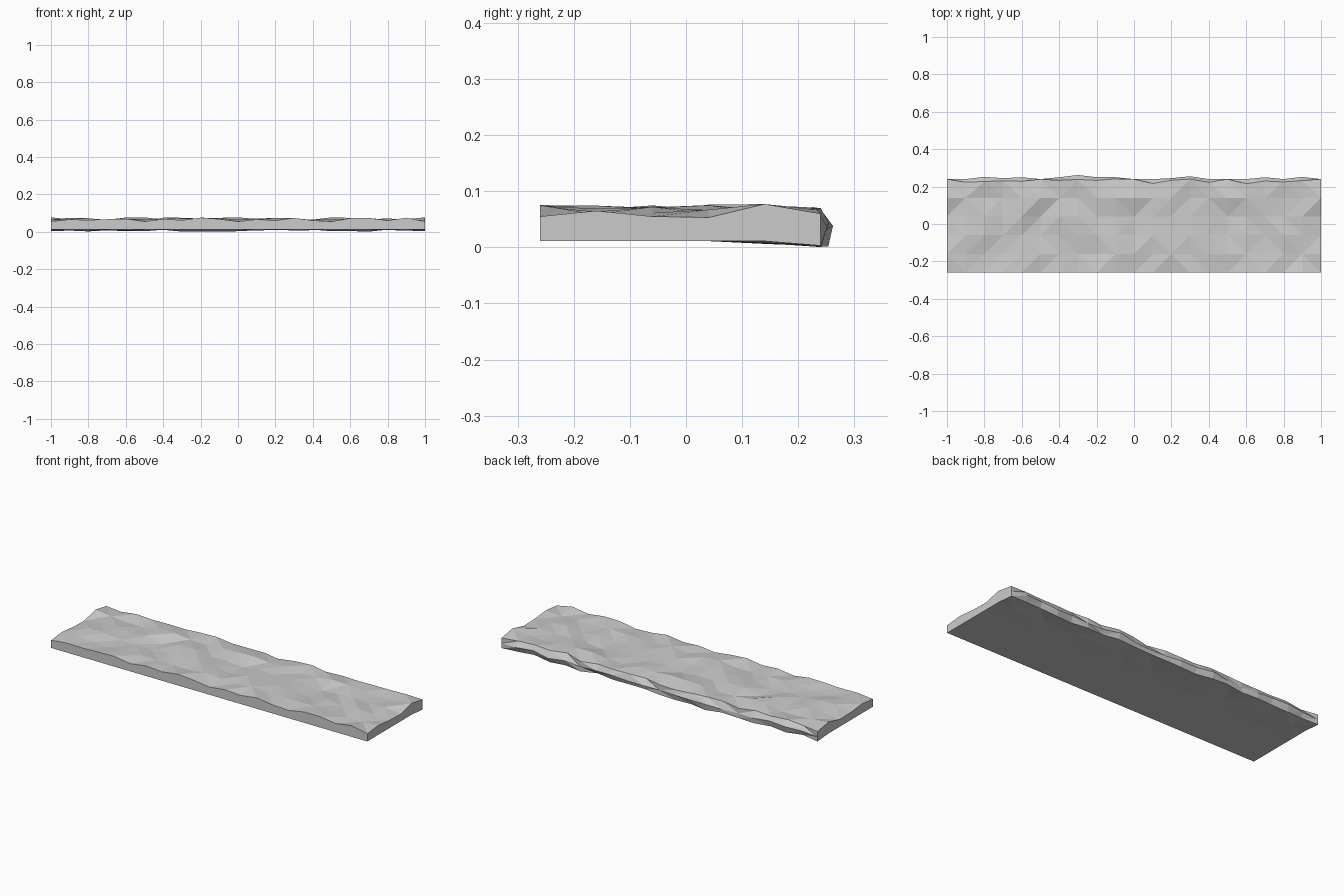
import bpy
import bmesh
import random

cube = bpy.data.objects.get("Cube")
if cube:
    bpy.data.objects.remove(cube, do_unlink=True)

random.seed(11)

stone = bpy.data.materials.new("light_grey_stone")
stone.use_nodes = True
colour = (0.6, 0.6, 0.6, 1)
stone.diffuse_color = colour
stone.node_tree.nodes["Principled BSDF"].inputs["Base Color"].default_value = colour

CELL = 0.1
CELLS_PER_TILE = 5
TOP_ROWS = 6

# Cross-section (y, z) shared by every tile end, so neighbouring tiles meet
END_PROFILE = [
    (-0.26, 0.055), (-0.16, 0.065), (-0.06, 0.055), (0.04, 0.053),
    (0.14, 0.077), (0.24, 0.06),                    # bumpy top
    (0.24, 0.03), (0.24, 0.003),                    # broken back
    (0.14, 0.011), (0.04, 0.011), (-0.26, 0.011),   # flat underside
]

# How far the broken back edge bulges at each inner column of each tile
BACK_BULGE = [
    (0.24, 0.252, 0.245, 0.25),
    (0.25, 0.262, 0.25, 0.25),
    (0.24, 0.245, 0.255, 0.24),
    (0.24, 0.25, 0.24, 0.252),
]


def rough_profile(bulge):
    """Inner cross-section: uneven top, jagged back, flat underside."""
    points = []
    for i, (y, z) in enumerate(END_PROFILE):
        if i < TOP_ROWS - 1:
            z = random.uniform(0.057, 0.076)
        elif i == TOP_ROWS - 1:
            y = bulge - random.uniform(0.005, 0.025)
            z = random.uniform(0.058, 0.072)
        elif i == TOP_ROWS:
            y = bulge
            z = random.uniform(0.028, 0.045)
        elif i == TOP_ROWS + 1:
            y = bulge - random.uniform(0, 0.02)
            z = random.uniform(0, 0.012)
        elif i == TOP_ROWS + 2:
            z = random.uniform(0.006, 0.011)
        points.append((y, z))
    return points


def build_tile(name, start_x, bulges):
    bm = bmesh.new()
    profiles = [END_PROFILE] + [rough_profile(b) for b in bulges] + [END_PROFILE]
    rings = [[bm.verts.new((start_x + c * CELL, y, z)) for y, z in profile]
             for c, profile in enumerate(profiles)]

    # Skin between neighbouring cross-sections, with mixed diagonals
    count = len(END_PROFILE)
    for a, b in zip(rings, rings[1:]):
        for i in range(count):
            j = (i + 1) % count
            if random.random() < 0.5:
                bm.faces.new((a[i], b[i], b[j]))
                bm.faces.new((a[i], b[j], a[j]))
            else:
                bm.faces.new((a[i], b[i], a[j]))
                bm.faces.new((b[i], b[j], a[j]))

    # End caps
    bm.faces.new(rings[0])
    bm.faces.new(list(reversed(rings[-1])))
    bmesh.ops.recalc_face_normals(bm, faces=bm.faces)

    mesh = bpy.data.meshes.new(name)
    bm.to_mesh(mesh)
    bm.free()
    mesh.materials.append(stone)
    tile = bpy.data.objects.new(name, mesh)
    bpy.context.collection.objects.link(tile)


# Four rock slabs laid end to end
for n, bulges in enumerate(BACK_BULGE):
    build_tile(f"rock_ledge_{n + 1}", -1 + n * CELL * CELLS_PER_TILE, bulges)
